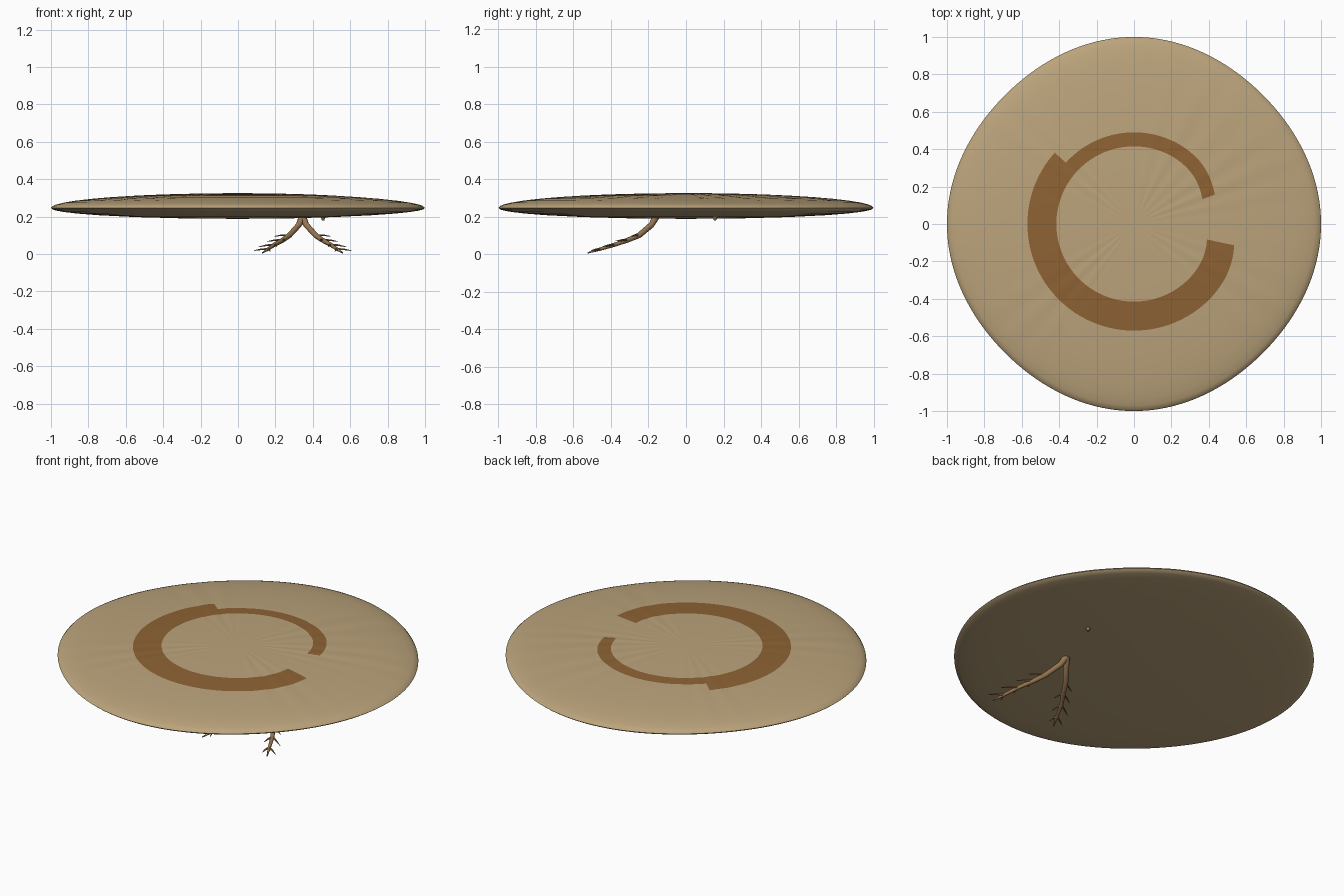
import bpy, bmesh, math
from mathutils import Vector

if "Cube" in bpy.data.objects:
    bpy.data.objects.remove(bpy.data.objects["Cube"])


def material(name, color):
    m = bpy.data.materials.new(name)
    m.diffuse_color = (*color, 1)
    m.use_nodes = True
    m.node_tree.nodes["Principled BSDF"].inputs["Base Color"].default_value = m.diffuse_color
    return m


tan = material("tan", (0.50, 0.37, 0.20))
brown = material("brown", (0.27, 0.125, 0.035))
bark = material("bark", (0.30, 0.18, 0.08))


def smooth(ob, angle=40):
    bpy.ops.object.select_all(action='DESELECT')
    ob.select_set(True)
    bpy.context.view_layer.objects.active = ob
    bpy.ops.object.shade_smooth_by_angle(angle=math.radians(angle))


def new_object(name, bm, mats):
    bmesh.ops.recalc_face_normals(bm, faces=bm.faces)
    me = bpy.data.meshes.new(name)
    bm.to_mesh(me)
    bm.free()
    ob = bpy.data.objects.new(name, me)
    bpy.context.collection.objects.link(ob)
    for m in mats:
        me.materials.append(m)
    return ob


# Lens-shaped disc: radial ripples on top, band coloured by face
N = 180
TOP = [0.12, 0.25, 0.34, 0.415, 0.49, 0.57, 0.68, 0.78, 0.87, 0.93, 0.97, 0.99]
BOTTOM = [0.99, 0.97, 0.93, 0.86, 0.75, 0.55, 0.3]
RIPPLE_CENTRES = [24, 62, 137, 222, 328]


def gap(deg, centre):
    return (deg - centre + 180) % 360 - 180


def radius(r, deg):
    pinch = 1 - 0.08 * math.exp(-(gap(deg, 8) / 24) ** 2)
    lobed = 1 - 0.025 * math.sin(math.radians(2 * deg)) ** 2
    k = min(1, max(0, (r - 0.57) / 0.43))
    return r * (pinch * (1 - k) + lobed * k)


def ripple(r, deg):
    env = sum(math.exp(-(gap(deg, c) / 16) ** 2) for c in RIPPLE_CENTRES)
    a = math.radians(deg)
    return 0.004 * env * math.sin(30 * a + 2 * math.sin(3 * a)) * r * (1.1 - r)


rings = [(r, 1) for r in TOP] + [(1.0, 0)] + [(r, -1) for r in BOTTOM]
bm = bmesh.new()
loops = []
for r, side in rings:
    loop = []
    for i in range(N):
        deg = 360 * i / N
        rr, a = radius(r, deg), math.radians(deg)
        dome = math.sqrt(max(0, 1 - r * r))
        z = 0.246 + (0.079 * dome + ripple(r, deg) if side > 0 else
                     -0.058 * dome if side < 0 else 0)
        loop.append(bm.verts.new((rr * math.cos(a), rr * math.sin(a), z)))
    loops.append(loop)
apex = bm.verts.new((0, 0, 0.325))
base = bm.verts.new((0, 0, 0.188))
for i in range(N):
    j = (i + 1) % N
    deg = 360 * (i + 0.5) / N
    bm.faces.new((apex, loops[0][i], loops[0][j]))
    bm.faces.new((base, loops[-1][j], loops[-1][i]))
    for k in range(len(loops) - 1):
        f = bm.faces.new((loops[k][i], loops[k + 1][i], loops[k + 1][j], loops[k][j]))
        wide = 138 < deg < 348
        thin = 20 < deg <= 138
        if (k == 3 and (wide or thin)) or (k == 4 and wide):
            f.material_index = 1
smooth(new_object("rippled_disc", bm, [tan, brown]))


# Tapered twig along a smooth path
def twig(name, pts, radii, sides=10):
    bm = bmesh.new()
    P = [Vector(p) for p in pts]
    loops = []
    for i, p in enumerate(P):
        t = (P[min(i + 1, len(P) - 1)] - P[max(i - 1, 0)]).normalized()
        u = t.cross(Vector((0, 0, 1))).normalized()
        v = t.cross(u)
        loops.append([bm.verts.new(p + radii[i] * (
            u * math.cos(math.tau * s / sides) + v * math.sin(math.tau * s / sides)))
            for s in range(sides)])
    for a, b in zip(loops, loops[1:]):
        for s in range(sides):
            q = (s + 1) % sides
            bm.faces.new((a[s], a[q], b[q], b[s]))
    bm.faces.new(loops[0])
    bm.faces.new(loops[-1])
    ob = new_object(name, bm, [bark])
    smooth(ob, 50)


# Two mirrored forked legs, each with side twigs and toes
AXIS = 0.345
LEG = [(0.0, -0.16, 0.20), (0.02, -0.185, 0.155), (0.07, -0.25, 0.10),
       (0.105, -0.31, 0.075), (0.15, -0.38, 0.05), (0.185, -0.46, 0.026),
       (0.215, -0.525, 0.006)]
LEG_R = [0.020, 0.016, 0.015, 0.013, 0.011, 0.009, 0.003]
TWIGS = [(2, 0.08, -0.045, -0.005), (3, 0.085, -0.05, -0.008), (4, 0.085, -0.05, -0.012),
         (5, 0.075, -0.045, -0.008), (3, -0.012, -0.065, -0.005),
         (4, -0.012, -0.065, -0.010), (5, -0.012, -0.05, -0.012)]
for label, s in (("left", -1), ("right", 1)):
    def place(p):
        return (AXIS + s * p[0], p[1], p[2])
    twig(label + "_leg", [place(p) for p in LEG], LEG_R)
    for n, (k, dx, dy, dz) in enumerate(TWIGS):
        a = LEG[k]
        path = [place((a[0] + dx * t, a[1] + dy * t, a[2] + dz * t + 0.012 * t * (1 - t)))
                for t in (0, 0.5, 1)]
        twig(f"{label}_twig_{n + 1}", path, [0.007, 0.005, 0.0015], 6)

# Flared root where the legs join, and a small stub under the disc
for name, x, y, r, depth in (("leg_root", AXIS, -0.16, 0.032, 0.035),
                             ("stub", 0.455, 0.155, 0.018, 0.03)):
    bpy.ops.mesh.primitive_cone_add(vertices=12, radius1=0.006, radius2=r, depth=depth,
                                    location=(x, y, 0.195))
    ob = bpy.context.object
    ob.name = name
    ob.data.materials.append(bark)
    smooth(ob, 60)
